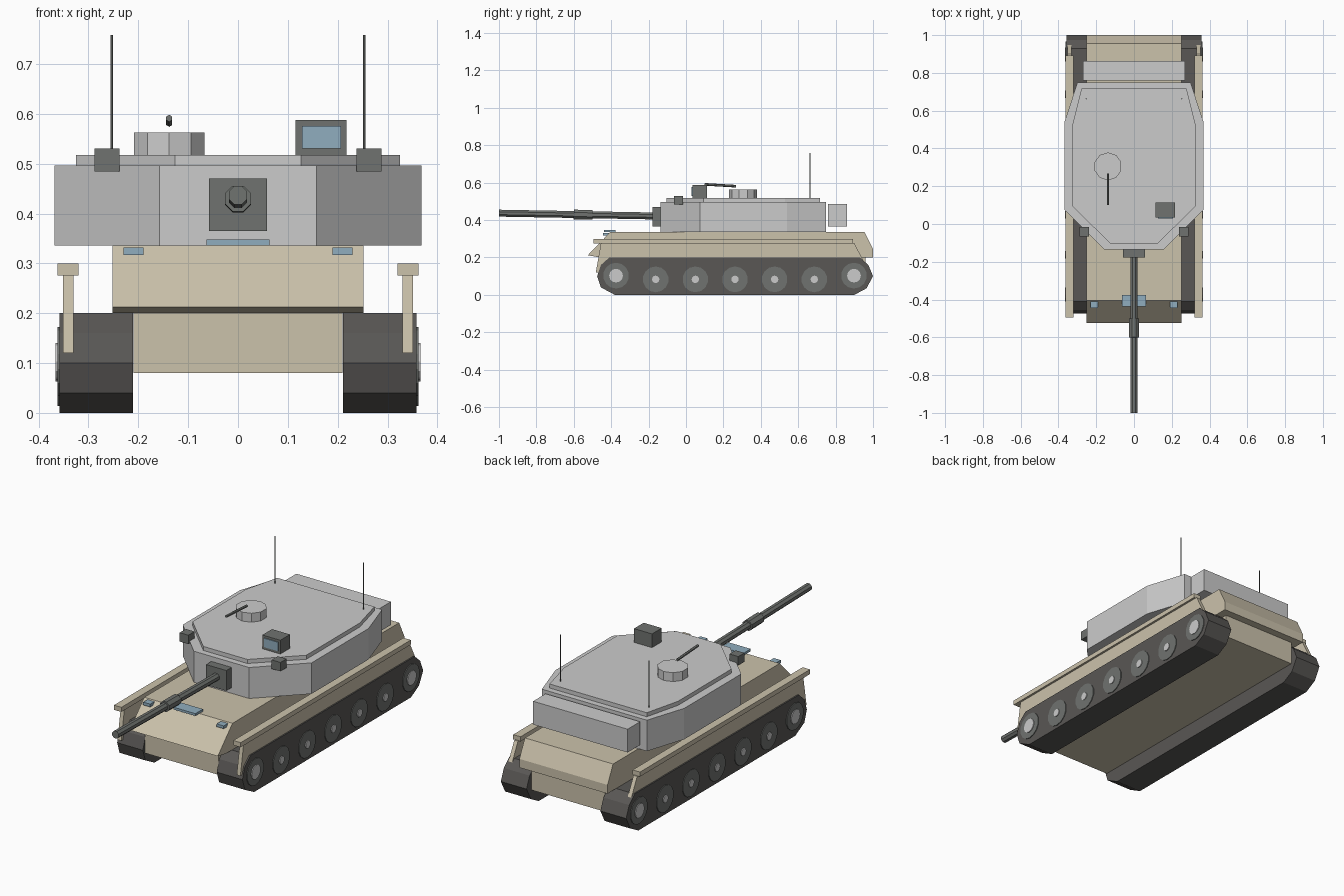
import bpy, bmesh
from math import pi, atan2
from mathutils import Vector, Matrix

if "Cube" in bpy.data.objects:
    bpy.data.objects.remove(bpy.data.objects["Cube"])


def material(name, rgb):
    m = bpy.data.materials.new(name)
    m.diffuse_color = (*rgb, 1)
    m.use_nodes = True
    m.node_tree.nodes["Principled BSDF"].inputs["Base Color"].default_value = m.diffuse_color
    return m


TAN = material("tan_paint", (0.60, 0.54, 0.41))
DARK = material("track_rubber", (0.10, 0.095, 0.09))
METAL = material("dark_metal", (0.16, 0.17, 0.16))
GLASS = material("blue_glass", (0.28, 0.42, 0.52))


def finish(bm, name, mat):
    bmesh.ops.recalc_face_normals(bm, faces=bm.faces)
    me = bpy.data.meshes.new(name)
    bm.to_mesh(me)
    bm.free()
    if mat:
        me.materials.append(mat)
    ob = bpy.data.objects.new(name, me)
    bpy.context.collection.objects.link(ob)
    return ob


def box(name, x, y, z, mat=None):
    """Box from (min, max) ranges."""
    bm = bmesh.new()
    bmesh.ops.create_cube(bm, size=1)
    for v in bm.verts:
        for i, (a, b) in enumerate((x, y, z)):
            v.co[i] = a if v.co[i] < 0 else b
    return finish(bm, name, mat)


def prism(name, points, offset, mat=None):
    """Extrude a closed outline of 3D points along an offset."""
    bm = bmesh.new()
    face = bm.faces.new([bm.verts.new(p) for p in points])
    ext = bmesh.ops.extrude_face_region(bm, geom=[face], use_keep_orig=True)
    verts = [e for e in ext["geom"] if isinstance(e, bmesh.types.BMVert)]
    bmesh.ops.translate(bm, verts=verts, vec=offset)
    return finish(bm, name, mat)


def side_prism(name, yz, x0, x1, mat=None):
    return prism(name, [(x0, y, z) for y, z in yz], (x1 - x0, 0, 0), mat)


def rod(name, a, b, r, sides, mat=None, spin=0.0):
    """Cylinder between two points."""
    a, b = Vector(a), Vector(b)
    bm = bmesh.new()
    rot = (b - a).to_track_quat('Z', 'Y').to_matrix().to_4x4()
    bmesh.ops.create_cone(bm, cap_ends=True, segments=sides, radius1=r, radius2=r,
                          depth=(b - a).length,
                          matrix=Matrix.Translation((a + b) / 2) @ rot @ Matrix.Rotation(spin, 4, 'Z'))
    return finish(bm, name, mat)


# Hull
side_prism("lower_hull", [(-0.46, 0.08), (-0.46, 0.21), (0.96, 0.21), (0.96, 0.08)], -0.21, 0.21, TAN)
side_prism("upper_hull", [(-0.525, 0.212), (-0.405, 0.336), (0.955, 0.336), (1.0, 0.245),
                          (1.0, 0.2), (-0.46, 0.2)], -0.252, 0.252, TAN)

# Driver hatch
box("driver_hatch", (-0.063, 0.063), (-0.438, -0.376), (0.336, 0.348), GLASS)

TRACK = [(-0.41, 0.2), (-0.455, 0.16), (-0.475, 0.1), (-0.455, 0.04), (-0.38, 0.0),
         (0.90, 0.0), (0.965, 0.035), (1.0, 0.1), (0.975, 0.16), (0.93, 0.2)]
SKIRT = [(-0.455, 0.277), (-0.482, 0.12), (0.98, 0.12), (0.90, 0.277)]

for s, side in ((1, "right"), (-1, "left")):
    # Running gear
    side_prism(f"track_{side}", TRACK, s * 0.211, s * 0.358, DARK)
    for i in range(7):
        y = -0.374 + 0.212 * i
        end = i in (0, 6)
        z = 0.103 if end else 0.083
        hub = 0.037 if end else 0.02
        rod(f"wheel_{side}_{i}", (s * 0.33, y, z), (s * 0.362, y, z), 0.069, 14, METAL)
        rod(f"hub_{side}_{i}", (s * 0.35, y, z), (s * 0.366, y, z), hub, 12)
    # Fender and side skirt
    box(f"fender_{side}", sorted((s * 0.32, s * 0.362)), (-0.495, 0.893), (0.276, 0.30), TAN)
    side_prism(f"skirt_{side}", SKIRT, s * 0.33, s * 0.351, TAN)
    # Headlight, smoke launcher, antenna
    box(f"headlight_{side}", sorted((s * 0.19, s * 0.23)), (-0.445, -0.41), (0.317, 0.332), GLASS)
    box(f"smoke_launcher_{side}", sorted((s * 0.238, s * 0.288)), (-0.065, -0.015), (0.484, 0.53), METAL)
    rod(f"antenna_{side}", (s * 0.253, 0.663, 0.5), (s * 0.253, 0.663, 0.758), 0.003, 6, METAL)

# Turret body and roof plate
half = [(0.158, -0.135), (0.368, 0.075), (0.368, 0.54), (0.30, 0.748)]
roof = [(0.126, -0.103), (0.325, 0.093), (0.325, 0.53), (0.278, 0.717)]
for name, pts, z0, z1 in (("turret_body", half, 0.336, 0.496), ("turret_roof", roof, 0.49, 0.517)):
    outline = pts + [(-x, y) for x, y in reversed(pts)]
    prism(name, [(x, y, z0) for x, y in outline], (0, 0, z1 - z0))
box("bustle_box", (-0.27, 0.27), (0.76, 0.862), (0.365, 0.485))

# Main gun, slightly raised
box("mantlet", (-0.058, 0.058), (-0.178, -0.125), (0.365, 0.47), METAL)


def bore(y):
    return (0, y, 0.422 + (-0.17 - y) * 0.018)


rod("gun_barrel", bore(-0.12), bore(-1.0), 0.02, 8, METAL, pi / 8)
rod("bore_evacuator", bore(-0.5), bore(-0.6), 0.028, 8, METAL, pi / 8)

# Cupola with machine gun
rod("cupola", (-0.138, 0.305, 0.51), (-0.138, 0.305, 0.563), 0.074, 10)
rod("machine_gun", (-0.138, 0.268, 0.581), (-0.138, 0.1, 0.591), 0.007, 6, METAL)

# Gunner sight
box("sight_housing", (0.115, 0.218), (0.034, 0.113), (0.515, 0.588), METAL)
box("sight_glass", (0.128, 0.207), (0.03, 0.04), (0.53, 0.576), GLASS)
